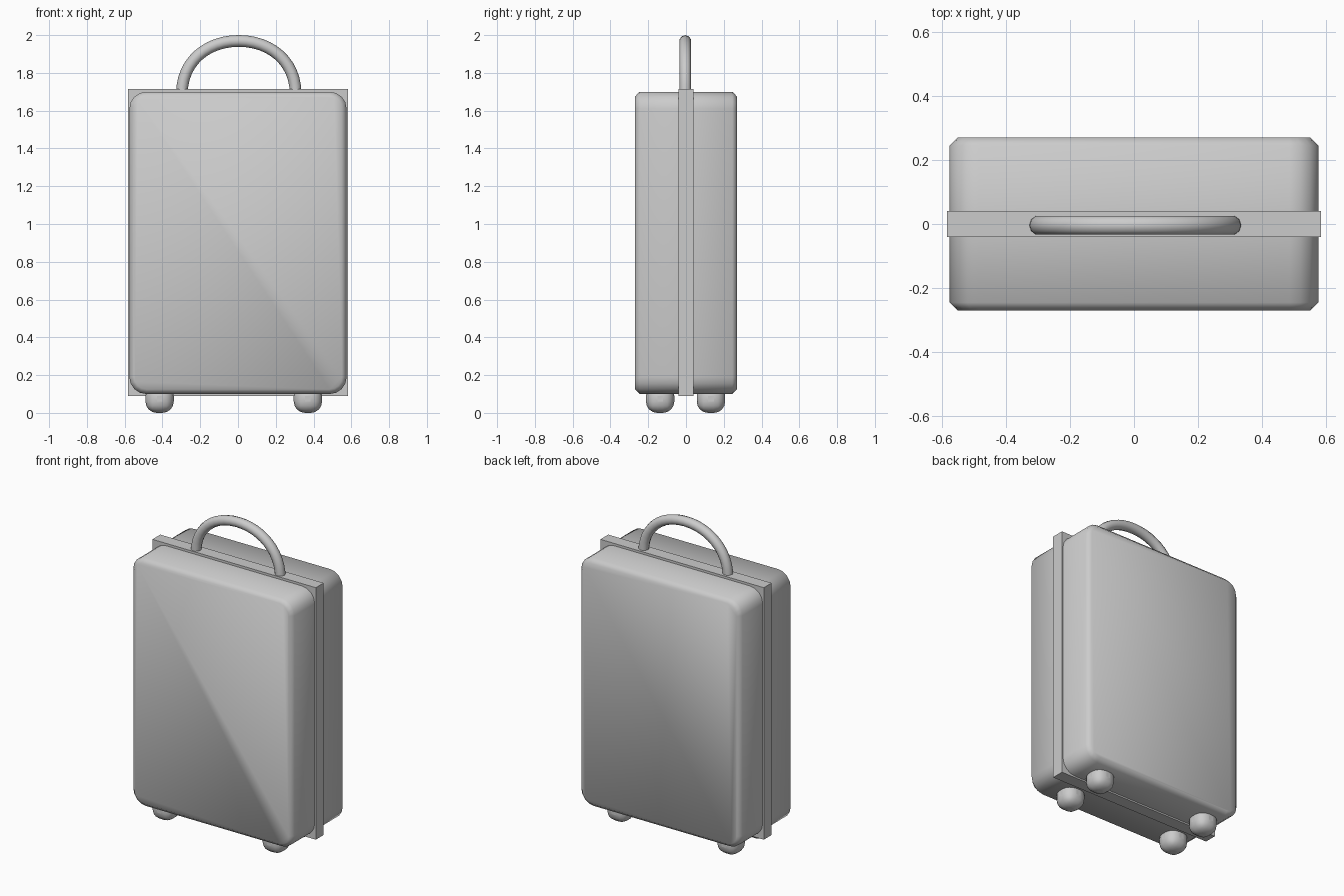
import bpy, bmesh, math

if "Cube" in bpy.data.objects:
    bpy.data.objects.remove(bpy.data.objects["Cube"])


def box(name, center, size):
    bm = bmesh.new()
    bmesh.ops.create_cube(bm, size=1)
    bmesh.ops.scale(bm, vec=size, verts=bm.verts)
    bmesh.ops.translate(bm, vec=center, verts=bm.verts)
    me = bpy.data.meshes.new(name)
    bm.to_mesh(me)
    bm.free()
    ob = bpy.data.objects.new(name, me)
    bpy.context.collection.objects.link(ob)
    return ob


def smooth(ob, angle=40):
    bpy.ops.object.select_all(action='DESELECT')
    ob.select_set(True)
    bpy.context.view_layer.objects.active = ob
    bpy.ops.object.shade_smooth_by_angle(angle=math.radians(angle))


# Body: rounded-rectangle outline with chamfered front and back rims
W, Z0, Z1, D, R, C = 0.575, 0.10, 1.70, 0.27, 0.09, 0.025
bm = bmesh.new()
rings = []
for y, inset in ((-D, C), (-D + C, 0), (D - C, 0), (D, C)):
    ring = []
    for sx, sz, start in ((1, 1, 0), (-1, 1, 90), (-1, -1, 180), (1, -1, 270)):
        cx = sx * (W - R)
        cz = (Z1 - R) if sz > 0 else (Z0 + R)
        for i in range(5):
            a = math.radians(start + i * 22.5)
            r = R - inset
            ring.append(bm.verts.new((cx + r * math.cos(a), y, cz + r * math.sin(a))))
    rings.append(ring)
for a, b in zip(rings, rings[1:]):
    for i in range(len(a)):
        j = (i + 1) % len(a)
        bm.faces.new((a[i], a[j], b[j], b[i]))
bm.faces.new(rings[0])
bm.faces.new(rings[-1])
bmesh.ops.recalc_face_normals(bm, faces=bm.faces)
me = bpy.data.meshes.new("case_body")
bm.to_mesh(me)
bm.free()
body = bpy.data.objects.new("case_body", me)
bpy.context.collection.objects.link(body)
smooth(body, 50)

# Square-cornered band round the middle
box("center_band", (0, 0, 0.9025), (1.166, 0.08, 1.625))

# Four rounded feet
for x in (-0.415, 0.37):
    for y in (-0.137, 0.132):
        side = "left" if x < 0 else "right"
        end = "front" if y < 0 else "back"
        foot = box(f"foot_{end}_{side}", (x, y, 0.075), (0.15, 0.15, 0.15))
        bev = foot.modifiers.new("round", 'BEVEL')
        bev.width = 0.06
        bev.segments = 4
        smooth(foot, 60)

# Arched carrying handle
cu = bpy.data.curves.new("handle", 'CURVE')
cu.dimensions = '3D'
cu.bevel_depth = 0.031
cu.bevel_resolution = 3
cu.resolution_u = 12
cu.use_fill_caps = True
sp = cu.splines.new('BEZIER')
sp.bezier_points.add(2)
points = (((-0.297, 1.69), (-0.297, 1.60), (-0.297, 1.86)),
          ((0.004, 1.969), (-0.165, 1.969), (0.173, 1.969)),
          ((0.305, 1.69), (0.305, 1.86), (0.305, 1.60)))
for bp, (co, hl, hr) in zip(sp.bezier_points, points):
    bp.handle_left_type = bp.handle_right_type = 'FREE'
    bp.co = (co[0], -0.004, co[1])
    bp.handle_left = (hl[0], -0.004, hl[1])
    bp.handle_right = (hr[0], -0.004, hr[1])
handle = bpy.data.objects.new("handle", cu)
bpy.context.collection.objects.link(handle)
